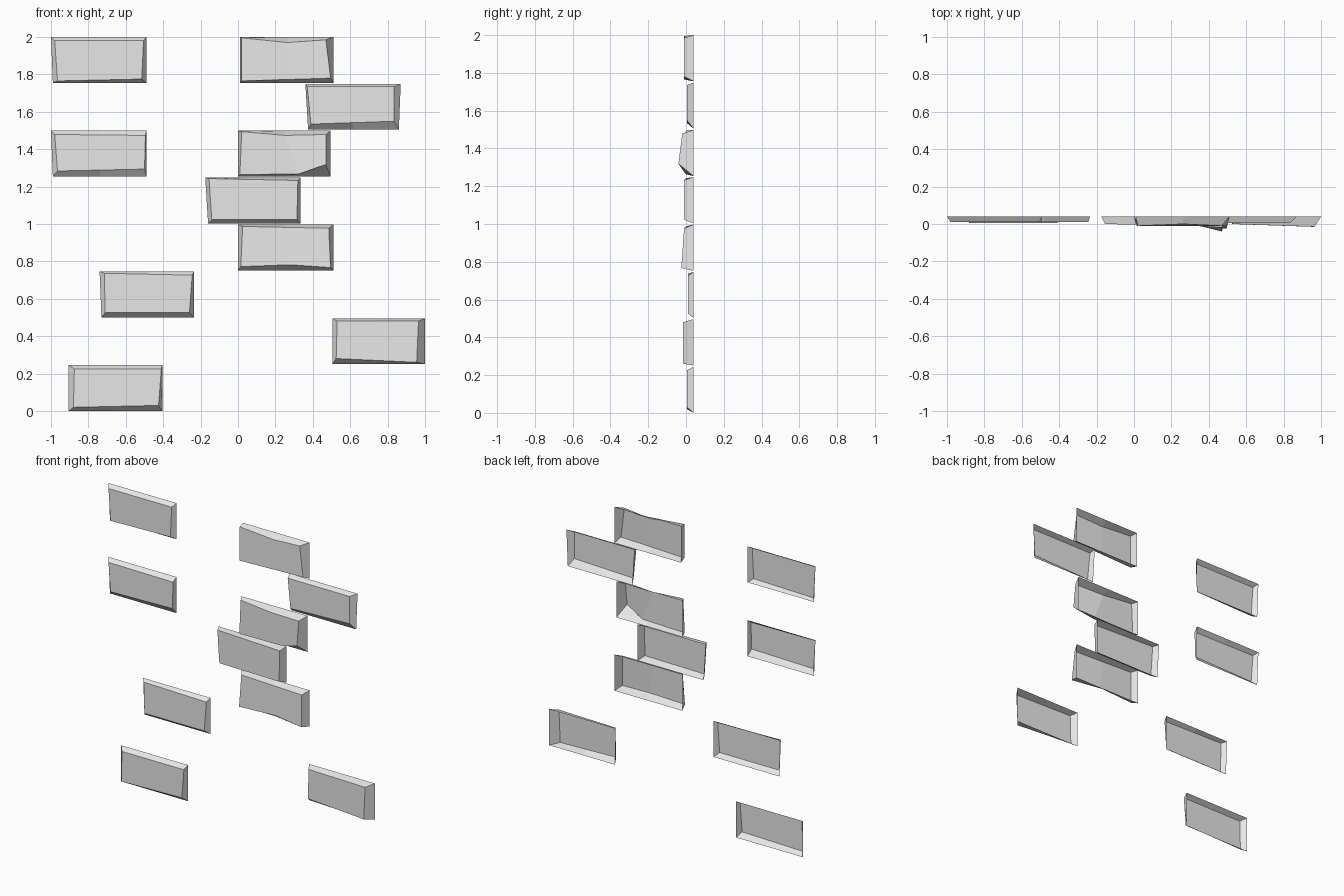
import bpy
from mathutils import Vector

cube = bpy.data.objects.get("Cube")
if cube:
    bpy.data.objects.remove(cube, do_unlink=True)

# One plain grey for every brick
grey = bpy.data.materials.new("light_grey_stone")
grey.use_nodes = True
colour = (0.8, 0.8, 0.8, 1)
grey.diffuse_color = colour
grey.node_tree.nodes["Principled BSDF"].inputs["Base Color"].default_value = colour

HEIGHT = 0.245            # brick height
PITCH = (2 - HEIGHT) / 7  # spacing of the eight courses
BACK = 0.04               # wall plane behind the bricks


def brick(name, row, left, right, tl, tr, br, bl, lean=(0, 0), dip=None, rise=None):
    """Open-backed chipped brick; sizes are in hundredths of a unit.

    Each front corner is (inset across, inset up or down, depth from the wall).
    lean shifts the lower outer corners; dip and rise place the middle
    of the upper and lower front edges as (across, inset, depth).
    """
    bottom = row * PITCH
    top = bottom + HEIGHT

    def point(x, z, depth=0):
        return Vector((x / 100, BACK - depth / 100, z))

    def edge(start, end, middle):
        return [start, middle or (start + end) / 2, end]

    # Outer rim against the wall
    rim_top = edge(point(left, top), point(right, top), None)
    rim_low = edge(point(left + lean[0], bottom), point(right + lean[1], bottom), None)

    # Irregular front face, with a break in the middle of its long edges
    upper_mid = dip and point(left + dip[0], top - dip[1] / 100, dip[2])
    lower_mid = rise and point(left + rise[0], bottom + rise[1] / 100, rise[2])
    front_top = edge(point(left + tl[0], top - tl[1] / 100, tl[2]),
                     point(right - tr[0], top - tr[1] / 100, tr[2]), upper_mid)
    front_low = edge(point(left + bl[0], bottom + bl[1] / 100, bl[2]),
                     point(right - br[0], bottom + br[1] / 100, br[2]), lower_mid)

    # Join the four edge strips, then close both ends
    strips = [rim_low, front_low, front_top, rim_top]
    count = len(rim_top)
    verts = [v for strip in strips for v in strip]
    faces = []
    for s in range(len(strips) - 1):
        for i in range(count - 1):
            a = s * count + i
            faces.append((a, a + 1, a + 1 + count, a + count))
    starts = [s * count for s in range(len(strips))]
    faces.append(tuple(reversed(starts)))
    faces.append(tuple(s + count - 1 for s in starts))

    mesh = bpy.data.meshes.new(name)
    mesh.from_pydata(verts, [], faces)
    mesh.materials.append(grey)
    mesh.update()
    obj = bpy.data.objects.new(name, mesh)
    bpy.context.collection.objects.link(obj)
    return obj


# Bricks on the right-hand side of the wall, bottom to top
brick("lowest_brick", 0, -90.5, -40.5,
      tl=(3, 2, 3.5), tr=(0.5, 2, 3.5), br=(2, 3, 3.5), bl=(2.5, 2, 3.5))
brick("lower_side_brick", 2, -74, -23.5, lean=(1, 0),
      tl=(2.5, 1, 3), tr=(1, 2, 3), br=(2.5, 2.5, 3), bl=(3, 2.5, 3))
brick("upper_side_brick", 5, -100, -49, lean=(1, 0),
      tl=(2, 2, 3), tr=(0.5, 2.5, 3), br=(1, 4, 3), bl=(3.5, 3, 3))
brick("top_side_brick", 7, -100, -49, lean=(1, 0),
      tl=(2, 2, 3), tr=(1.5, 2, 3), br=(2.5, 2, 3), bl=(3.5, 1, 3))

# Lone brick on the left-hand side
brick("lone_brick", 1, 50.5, 100,
      tl=(2.5, 1.5, 4), tr=(3.5, 1.5, 5.5), br=(4.5, 1, 5.5), bl=(2, 3, 4))

# Central stack, bottom to top
brick("stack_brick_lowest", 3, 0, 51,
      tl=(2.5, 1, 4), tr=(2.5, 2, 5), br=(1.5, 1.5, 6.5), bl=(1.5, 2, 5),
      rise=(28, 3, 4.5))
brick("stack_brick_second", 4, -17.5, 33.5, lean=(1.5, 0),
      tl=(2, 0.5, 4), tr=(1.5, 1.5, 5), br=(2, 2, 5), bl=(3.5, 2, 4))
brick("stack_brick_third", 5, 0, 49.5,
      tl=(2, 0.5, 4), tr=(2.5, 2, 6), br=(2.5, 6.5, 8), bl=(1, 1, 4),
      dip=(25, 2.5, 4.5), rise=(33, 1.5, 4.5))
brick("stack_brick_fourth", 6, 36, 87, lean=(1.5, -1),
      tl=(1, 1.5, 3.5), tr=(3.5, 1.5, 3.5), br=(3.5, 4.5, 3.5), bl=(3, 3, 3.5))
brick("stack_brick_top", 7, 1, 51,
      tl=(1, 0.5, 5), tr=(4, 1.5, 5), br=(1.5, 2.5, 5), bl=(1, 1, 5),
      dip=(25.5, 3, 4))
